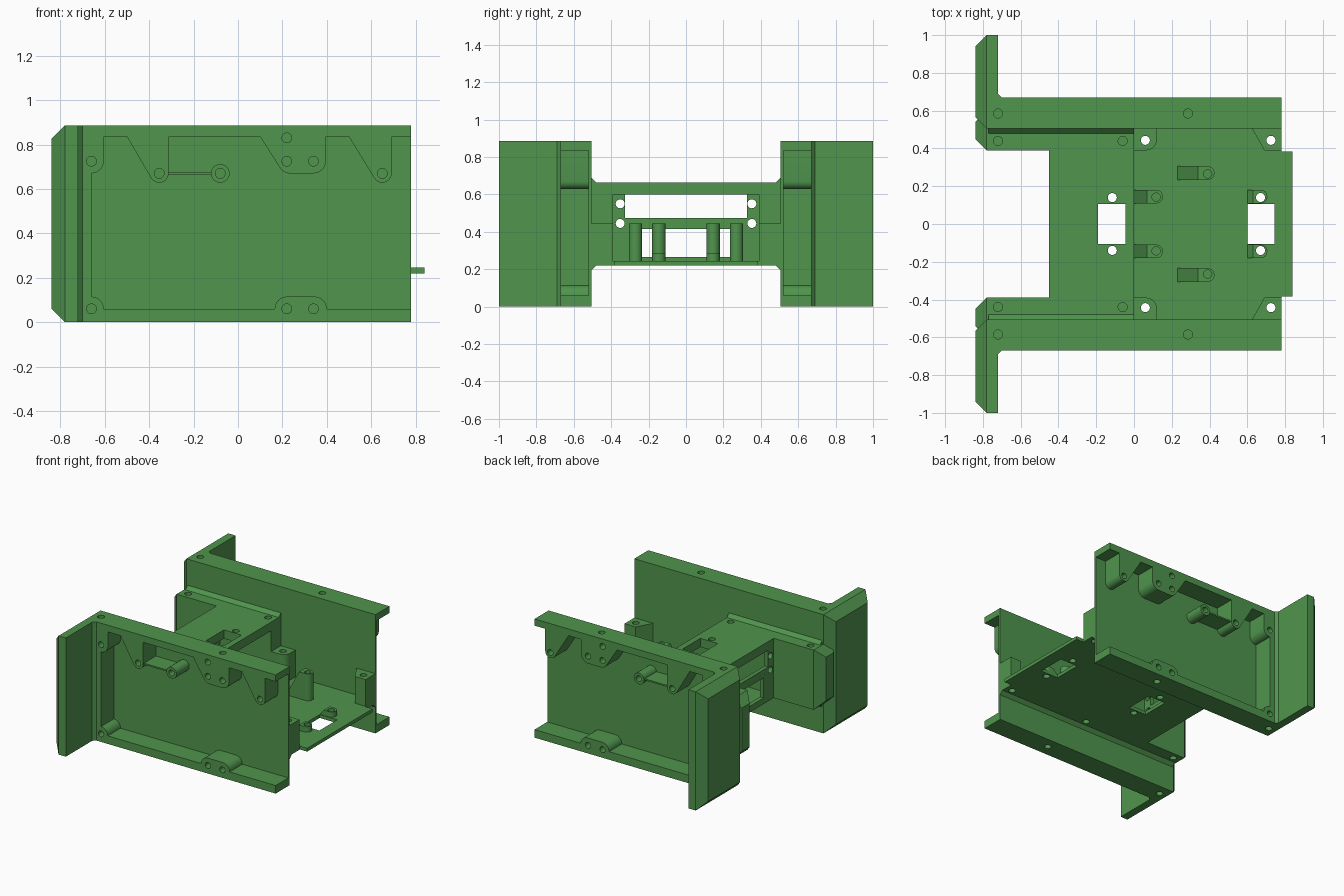
import bpy, bmesh, math
from mathutils import Vector

if "Cube" in bpy.data.objects:
    bpy.data.objects.remove(bpy.data.objects["Cube"])

green = bpy.data.materials.new("green plastic")
green.diffuse_color = (0.08, 0.30, 0.075, 1)
green.use_nodes = True
green.node_tree.nodes["Principled BSDF"].inputs["Base Color"].default_value = green.diffuse_color


def prism(name, pts, axis, a, b):
    """Extrude a 2D outline along an axis from a to b."""
    put = {'x': lambda p, t: (t, p[0], p[1]),
           'y': lambda p, t: (p[0], t, p[1]),
           'z': lambda p, t: (p[0], p[1], t)}[axis]
    bm = bmesh.new()
    lo = [bm.verts.new(put(p, a)) for p in pts]
    hi = [bm.verts.new(put(p, b)) for p in pts]
    n = len(pts)
    bm.faces.new(lo)
    bm.faces.new(hi)
    for i in range(n):
        j = (i + 1) % n
        bm.faces.new((lo[i], lo[j], hi[j], hi[i]))
    return finish(name, bm)


def finish(name, bm):
    bmesh.ops.recalc_face_normals(bm, faces=bm.faces)
    me = bpy.data.meshes.new(name)
    bm.to_mesh(me)
    bm.free()
    me.materials.append(green)
    ob = bpy.data.objects.new(name, me)
    bpy.context.collection.objects.link(ob)
    return ob


def arc(cx, cy, r, a0, a1, n=7):
    angs = [math.radians(a0 + (a1 - a0) * i / (n - 1)) for i in range(n)]
    return [(cx + r * math.cos(t), cy + r * math.sin(t)) for t in angs]


def rect(x0, x1, y0, y1):
    return [(x0, y0), (x1, y0), (x1, y1), (x0, y1)]


def box(name, x0, x1, y0, y1, z0, z1):
    return prism(name, rect(x0, x1, y0, y1), 'z', z0, z1)


def rod(u, v, r, axis, a, b):
    return prism("rod", arc(u, v, r, 0, 345, 24), axis, a, b)


def combine(ob, others, op):
    for o in others:
        m = ob.modifiers.new("cut", 'BOOLEAN')
        m.operation, m.solver, m.object = op, 'EXACT', o
        bpy.context.view_layer.objects.active = ob
        bpy.ops.object.modifier_apply(modifier=m.name)
        bpy.data.objects.remove(o)


def chamfered_plate(name, y0, y1, z0, z1, c=0.06):
    """Slab whose outer (-x) face is bevelled on all four edges."""
    bm = bmesh.new()
    rings = []
    for x, d in ((-0.84, c), (-0.78, 0), (-0.72, 0)):
        rings.append([bm.verts.new((x, y, z)) for y, z in
                      rect(y0 + d, y1 - d, z0 + d, z1 - d)])
    bm.faces.new(rings[0])
    bm.faces.new(rings[2])
    for r, s in zip(rings, rings[1:]):
        for i in range(4):
            j = (i + 1) % 4
            bm.faces.new((r[i], r[j], s[j], s[i]))
    return finish(name, bm)


H = 0.885

# Side channel: solid block with a shaped pocket cut into its outer face
side = box("side_channel", -0.73, 0.78, 0.505, 0.67, 0, H)
pocket = ([(0.8, 0.06)] + arc(0.345, 0.06, 0.055, 0, 90) + arc(0.22, 0.06, 0.055, 90, 180)
          + arc(-0.66, 0.06, 0.055, 0, 90) + arc(-0.66, 0.725, 0.055, -90, 0)
          + [(-0.605, 0.835), (-0.5, 0.835)] + arc(-0.355, 0.67, 0.042, 210, 360, 11)
          + [(-0.313, 0.72), (-0.313, 0.835), (0.1, 0.835)]
          + arc(0.235, 0.725, 0.055, 210, 270) + arc(0.34, 0.725, 0.055, 270, 360)
          + [(0.395, 0.835), (0.5, 0.835)] + arc(0.65, 0.67, 0.042, 210, 360, 11)
          + [(0.692, 0.835), (0.8, 0.835)])
combine(side, [prism("pocket", pocket, 'y', 0.52, 0.75)], 'DIFFERENCE')

# End plate, inner arm, corner fillets, loose boss and its rib
combine(side, [
    chamfered_plate("end_plate", 0.505, 1.0, 0, H),
    chamfered_plate("arm_end", 0.39, 0.6, 0.22, 0.665),
    box("arm", -0.75, 0, 0.39, 0.51, 0.22, 0.665),
    prism("plate_fillet", [(-0.73, 0.66), (-0.70, 0.66), (-0.70, 0.67), (-0.72, 0.69), (-0.73, 0.69)],
          'z', 0, H),
    prism("upper_fillet", [(0.51, 0.66), (0.48, 0.66), (0.48, 0.665), (0.505, 0.69), (0.51, 0.69)],
          'x', -0.77, 0),
    prism("lower_fillet", [(0.51, 0.225), (0.48, 0.225), (0.48, 0.22), (0.505, 0.195), (0.51, 0.195)],
          'x', -0.77, 0.78),
    rod(-0.08, 0.67, 0.042, 'y', 0.515, 0.67),
    box("rib", -0.33, -0.1, 0.515, 0.66, 0.665, 0.676),
], 'UNION')

# Screw holes: outer face, top and bottom flanges, arm top
holes = [rod(x, z, 0.022, 'y', 0.58, 0.75) for x, z in
         ((-0.66, 0.725), (-0.355, 0.67), (-0.08, 0.67), (0.22, 0.83), (0.22, 0.725),
          (0.34, 0.725), (0.65, 0.67), (-0.66, 0.06), (0.22, 0.06), (0.34, 0.06))]
for x in (-0.72, 0.285):
    holes += [rod(x, 0.585, 0.024, 'z', H - 0.04, 1), rod(x, 0.585, 0.024, 'z', -0.1, 0.03)]
for x in (-0.72, -0.06):
    holes += [rod(x, 0.44, 0.024, 'z', 0.55, 0.8), rod(x, 0.44, 0.024, 'z', 0.1, 0.3)]
combine(side, holes, 'DIFFERENCE')
mirror = side.modifiers.new("mirror", 'MIRROR')
mirror.use_axis = (False, True, False)
mirror.use_mirror_merge = False

# Centre body: floor, tongue, raised deck and windowed end wall
F, P = 0.245, 0.445
body = box("centre_floor", -0.45, 0.78, -0.505, 0.505, 0.22, F)
wall = box("end_wall", -0.45, -0.42, -0.39, 0.39, 0.23, 0.64)
cuts = [box("window", -0.6, -0.3, -0.325, 0.325, 0.475, 0.6),
        box("window", -0.6, -0.3, -0.27, 0.27, 0.265, 0.415)]
cuts += [rod(y, z, 0.024, 'x', -0.6, -0.3) for y in (-0.352, 0.352) for z in (0.445, 0.55)]
combine(wall, cuts, 'DIFFERENCE')
parts = [box("tongue", 0.7, 0.84, -0.385, 0.385, 0.22, F),
         box("deck", -0.45, 0, -0.39, 0.39, 0.6, 0.665), wall]

# Corner posts, round posts with gussets and low lugs, on both sides
for s in (-1, 1):
    def flip(pts):
        return [(x, s * y) for x, y in pts]

    corner = [(0, 0.505), (0, 0.39)] + arc(0.065, 0.445, 0.055, -90, 0) + [(0.12, 0.505)]
    parts.append(prism("inner_post", flip(corner), 'z', 0.23, P))
    parts.append(prism("outer_post", flip([(0.625, 0.505), (0.69, 0.39), (0.78, 0.39), (0.78, 0.505)]),
                       'z', 0.23, P))
    for x0, x1, cx, y, top in ((0.23, 0.34, 0.39, 0.27, P), (0, 0.07, 0.117, 0.145, P),
                               (0.6, 0.63, 0.67, 0.145, 0.285)):
        outline = [(x1, y + 0.036), (x1, y - 0.036)] + arc(cx, y, 0.036, -90, 90, 13)
        parts.append(prism("post", flip(outline), 'z', 0.23, top))
        parts.append(prism("gusset", [(x0, 0.23), (x1 + 0.01, 0.23), (x1 + 0.01, top), (x1, top), (x0, F)],
                           'y', s * y - 0.036, s * y + 0.036))
combine(body, parts, 'UNION')

# Openings and bolt holes through deck, floor and posts
cuts = [box("opening", -0.19, -0.045, -0.105, 0.105, 0, 1),
        box("opening", 0.6, 0.745, -0.105, 0.105, 0, 1)]
for s in (-1, 1):
    cuts += [rod(x, s * y, 0.024, 'z', 0, 1) for x, y in
             ((0.06, 0.443), (0.725, 0.443), (-0.115, 0.14), (0.67, 0.14))]
    cuts += [rod(x, s * y, 0.022, 'z', 0.36, 0.5) for x, y in ((0.39, 0.265), (0.117, 0.142))]
combine(body, cuts, 'DIFFERENCE')

# Smooth the round surfaces, keep edges sharp
for ob in (side, body):
    bpy.ops.object.select_all(action='DESELECT')
    ob.select_set(True)
    bpy.context.view_layer.objects.active = ob
    bpy.ops.object.shade_smooth_by_angle(angle=math.radians(25))
